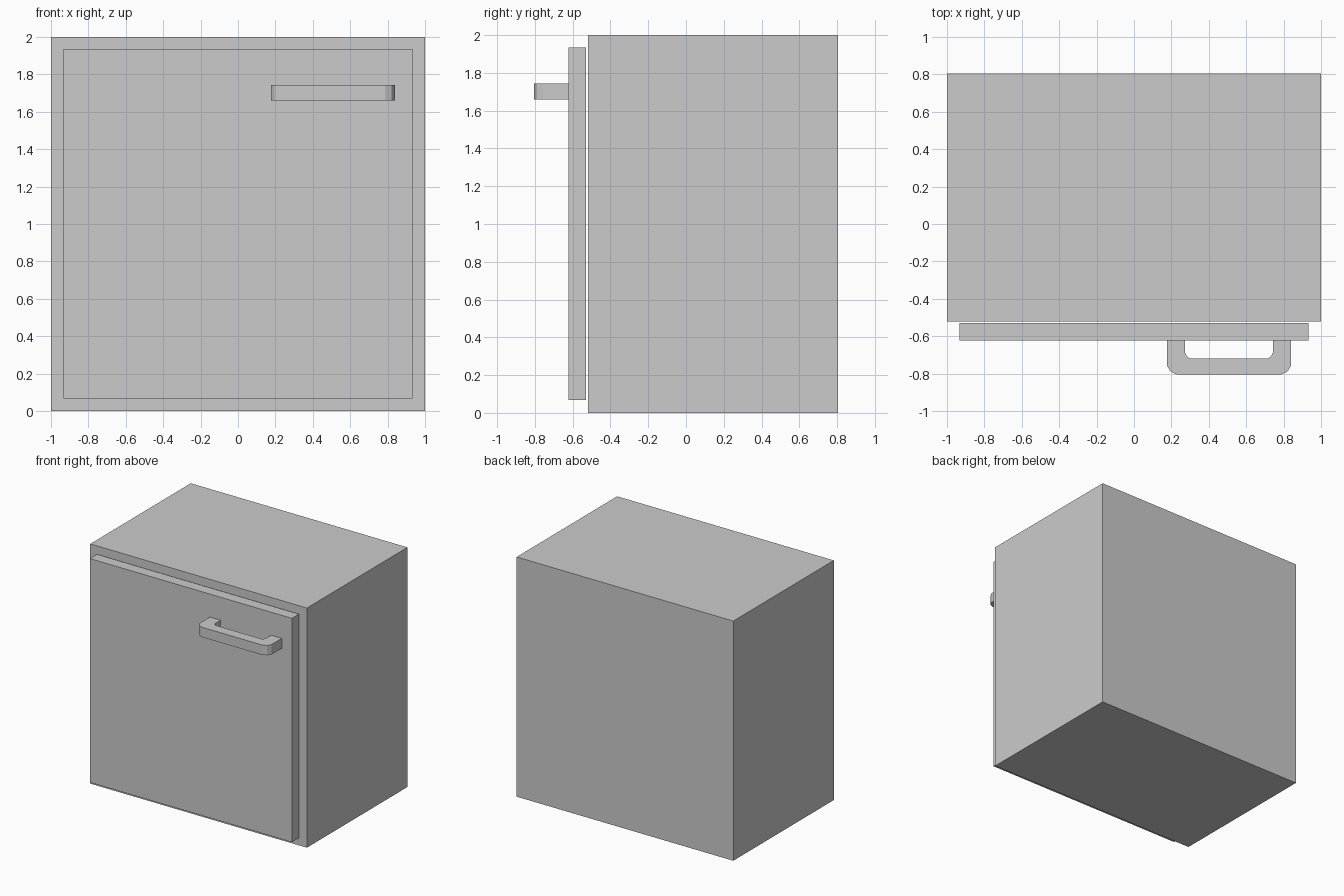
import bpy, bmesh

if "Cube" in bpy.data.objects:
    bpy.data.objects.remove(bpy.data.objects["Cube"])


def make_box(name, lo, hi):
    bm = bmesh.new()
    bmesh.ops.create_cube(bm, size=1)
    for v in bm.verts:
        v.co = [(a + b) / 2 + c * (b - a) for a, b, c in zip(lo, hi, v.co)]
    return finish(name, bm)


def finish(name, bm):
    bmesh.ops.recalc_face_normals(bm, faces=bm.faces)
    mesh = bpy.data.meshes.new(name)
    bm.to_mesh(mesh)
    bm.free()
    obj = bpy.data.objects.new(name, mesh)
    bpy.context.collection.objects.link(obj)
    return obj


# Cabinet body and the door standing just in front of it
make_box("cabinet_body", (-1, -0.52, 0), (1, 0.805, 2))
make_box("door", (-0.933, -0.622, 0.067), (0.933, -0.53, 1.935))

# Handle: half profile as (offset from centre, y), mirrored and extruded in z
centre, bottom, top = 0.508, 1.66, 1.743
outer = [(0.332, -0.622), (0.332, -0.757), (0.313, -0.789), (0.278, -0.805)]
inner = [(0.208, -0.718), (0.223, -0.71), (0.234, -0.69), (0.234, -0.622)]
mirrored = lambda pts: [(-x, y) for x, y in reversed(pts)]
profile = outer + mirrored(outer) + mirrored(inner) + inner

bm = bmesh.new()
face = bm.faces.new([bm.verts.new((centre + x, y, bottom)) for x, y in profile])
result = bmesh.ops.extrude_face_region(bm, geom=[face], use_keep_orig=True)
for item in result["geom"]:
    if isinstance(item, bmesh.types.BMVert):
        item.co.z = top
finish("handle", bm)
